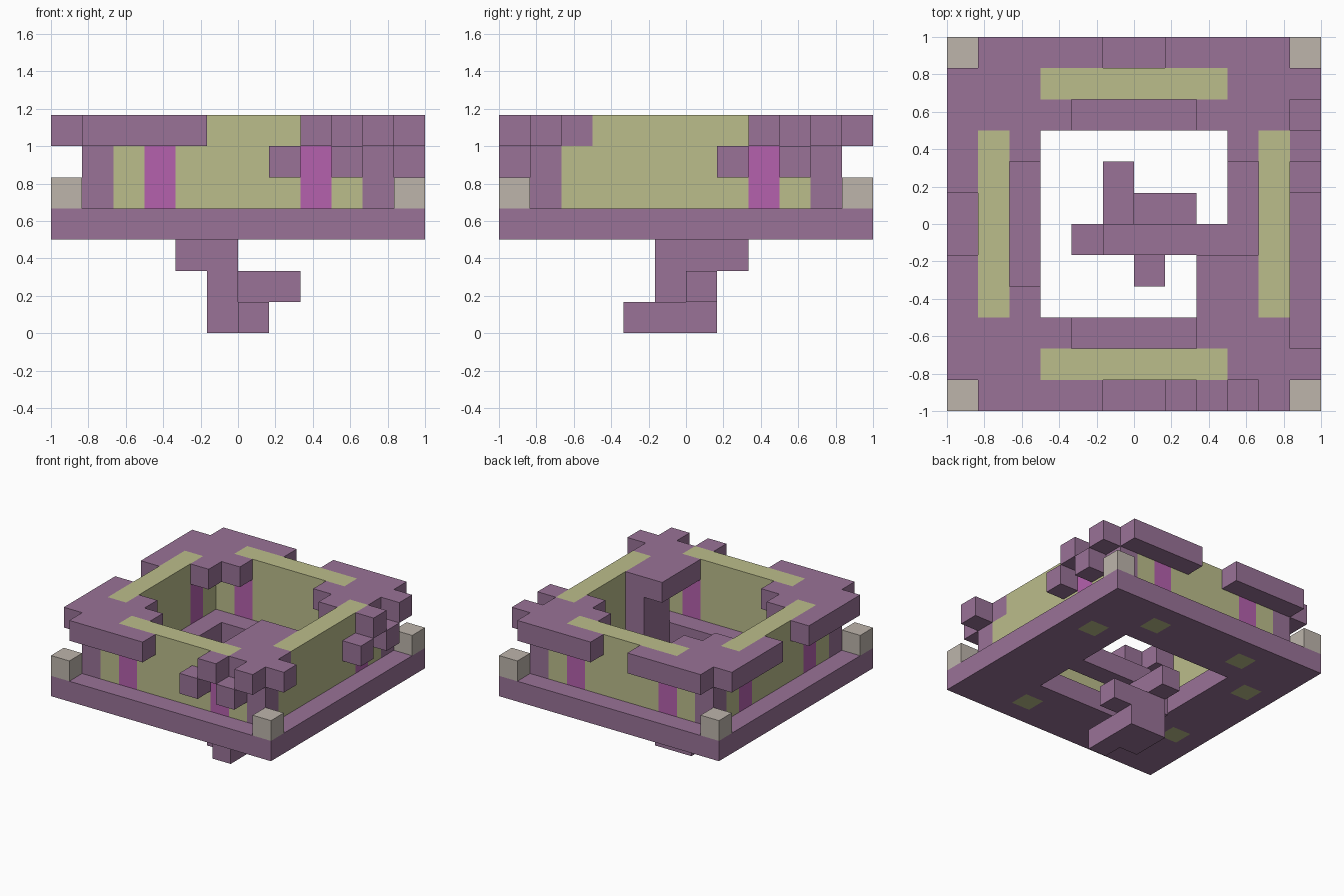
import bpy
import bmesh
from mathutils import Vector

if "Cube" in bpy.data.objects:
    bpy.data.objects.remove(bpy.data.objects["Cube"], do_unlink=True)

N = 12            # blocks along one side
U = 2 / N         # block size
LAST = N - 1


def material(name, rgb):
    m = bpy.data.materials.new(name)
    m.use_nodes = True
    m.diffuse_color = (*rgb, 1)
    m.node_tree.nodes["Principled BSDF"].inputs["Base Color"].default_value = (*rgb, 1)
    return m


purple = material("dusty purple", (0.32, 0.17, 0.31))
straw = material("straw yellow", (0.50, 0.51, 0.26))
magenta = material("magenta", (0.46, 0.12, 0.42))
stone = material("pale stone", (0.51, 0.46, 0.41))


def box(xs, ys, zs):
    """Blocks in inclusive ranges; a single number means one block."""
    def span(r):
        return range(r, r + 1) if isinstance(r, int) else range(r[0], r[1] + 1)
    return {(x, y, z) for x in span(xs) for y in span(ys) for z in span(zs)}


def four_corners(cells):
    """Mirror blocks across both centre planes."""
    return {(a, b, z) for x, y, z in cells for a in (x, LAST - x) for b in (y, LAST - y)}


def swap(cells):
    """Mirror blocks across the x = y diagonal."""
    return cells | {(y, x, z) for x, y, z in cells}


# Window columns: two per side, except one side that has a pillar behind it
window_spots = swap(four_corners({(3, 1, 0)})) - {(10, 3, 0)}
windows = {(x, y, z) for x, y, _ in window_spots for z in (4, 5)}
footings = {(x, y, 3) for x, y, _ in window_spots}

# Ground plate with square opening, and straw footings below the windows
plate = box((0, LAST), (0, LAST), 3) - box((3, 8), (3, 8), 3) - footings
bridge = box((5, 8), 5, 3)

# Walls, posts and corner stones
walls = swap(four_corners(box((2, 5), 1, (4, 5)))) - windows
wall_caps = swap(four_corners(box((3, 5), 1, 6)))
posts = four_corners(box(1, 1, (4, 5)))
stones = four_corners(box(0, 0, 4))

# Roof corners, trimmed on the front left end where it is broken up
roof = swap(four_corners(box((1, 2), (1, 2), 6) | box((1, 4), 0, 6) | box(3, 2, 6)))
roof -= box((7, 9), 0, 6) | box(LAST, (2, 4), 6) | box(LAST, (7, 9), 6)
roof |= box(8, 0, 6) | box(LAST, 8, 6)
ledge = box((8, 9), (3, 4), 6)
pillar = box(9, (3, 4), (4, 5))
loose_blocks = box(7, 0, 5) | box(9, 0, 5) | box(LAST, 7, 5) | box(LAST, 9, 5)

# Winding stem that hangs below the opening
stem_top = box((4, 5), 5, 2) | box(5, (6, 7), 2)
stem_middle = box(5, (5, 6), 1) | box((6, 7), 6, 1)
stem_foot = box(5, (5, 6), 0) | box(6, (4, 6), 0)

parts = {
    "ground_plate": (plate, purple),
    "bridge": (bridge, purple),
    "window_footings": (footings, straw),
    "walls": (walls, straw),
    "wall_caps": (wall_caps, straw),
    "windows": (windows, magenta),
    "corner_posts": (posts, purple),
    "corner_stones": (stones, stone),
    "roof_corners": (roof, purple),
    "roof_ledge": (ledge, purple),
    "inner_pillar": (pillar, purple),
    "loose_blocks": (loose_blocks, purple),
    "stem_top": (stem_top, purple),
    "stem_middle": (stem_middle, purple),
    "stem_foot": (stem_foot, purple),
}
solid = set().union(*(cells for cells, _ in parts.values()))


def build(name, cells, mat):
    """Make a mesh from the outer faces of the blocks."""
    bm = bmesh.new()
    for cell in sorted(cells):
        centre = Vector(cell) + Vector((0.5, 0.5, 0.5))
        for axis in range(3):
            for sign in (-1, 1):
                normal = Vector((0, 0, 0))
                normal[axis] = sign
                if tuple(int(c + n) for c, n in zip(cell, normal)) in solid:
                    continue
                a = Vector((0, 0, 0))
                a[(axis + 1) % 3] = 0.5
                b = normal.cross(a)
                mid = centre + normal / 2
                quad = (mid - a - b, mid + a - b, mid + a + b, mid - a + b)
                bm.faces.new([bm.verts.new((p - Vector((N / 2, N / 2, 0))) * U) for p in quad])
    bmesh.ops.remove_doubles(bm, verts=bm.verts, dist=U / 100)
    mesh = bpy.data.meshes.new(name)
    bm.to_mesh(mesh)
    bm.free()
    mesh.materials.append(mat)
    bpy.context.collection.objects.link(bpy.data.objects.new(name, mesh))


for part, (blocks, colour) in parts.items():
    build(part, blocks, colour)
